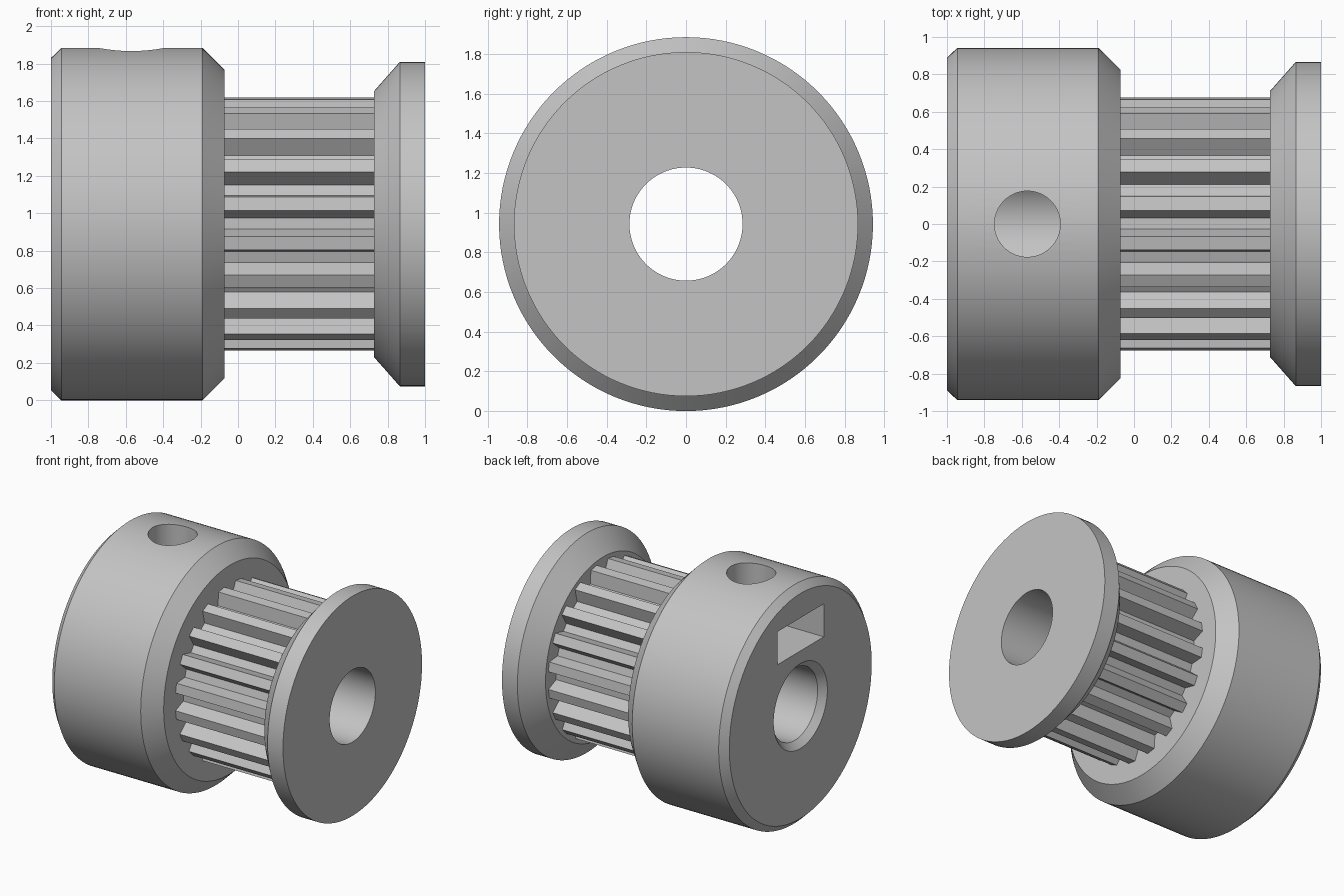
import bpy, bmesh, math
from mathutils import Matrix, Vector

if "Cube" in bpy.data.objects:
    bpy.data.objects.remove(bpy.data.objects["Cube"])

AXIS_Z = 0.942   # height of the pulley axis
SIDES = 128

metal = bpy.data.materials.new("grey metal")
metal.diffuse_color = (0.55, 0.55, 0.55, 1)
metal.use_nodes = True
metal.node_tree.nodes["Principled BSDF"].inputs["Base Color"].default_value = metal.diffuse_color


def loft(name, rings, matrix=None):
    """Closed solid through rings of points, capped at both ends."""
    bm = bmesh.new()
    loops = [[bm.verts.new(p) for p in ring] for ring in rings]
    n = len(loops[0])
    for a, b in zip(loops, loops[1:]):
        for i in range(n):
            j = (i + 1) % n
            bm.faces.new((a[i], a[j], b[j], b[i]))
    bm.faces.new(loops[0])
    bm.faces.new(loops[-1])
    bm.transform(matrix or Matrix.Translation((0, 0, AXIS_Z)))
    bmesh.ops.recalc_face_normals(bm, faces=bm.faces)
    mesh = bpy.data.meshes.new(name)
    bm.to_mesh(mesh)
    bm.free()
    mesh.materials.append(metal)
    obj = bpy.data.objects.new(name, mesh)
    bpy.context.collection.objects.link(obj)
    return obj


def lathe(name, profile, matrix=None, sides=SIDES):
    """Revolve (x, radius) points about the x axis."""
    angles = [math.tau * i / sides for i in range(sides)]
    rings = [[Vector((x, r * math.cos(a), r * math.sin(a))) for a in angles]
             for x, r in profile]
    return loft(name, rings, matrix)


def combine(target, other, operation):
    """Apply a boolean and remove the helper."""
    other.hide_render = True
    mod = target.modifiers.new(other.name, 'BOOLEAN')
    mod.operation = operation
    mod.solver = 'EXACT'
    mod.object = other
    bpy.context.view_layer.objects.active = target
    bpy.ops.object.modifier_apply(modifier=mod.name)
    bpy.data.objects.remove(other)


# Hub with chamfered rims
pulley = lathe("toothed_pulley", [(-1, 0.888), (-0.945, 0.942),
                                  (-0.19, 0.942), (-0.072, 0.824)])

# Toothed core: 20 trapezoid teeth
section = []
for k in range(20):
    centre = 9.3 + 18 * k
    for offset, r in ((-6.04, 0.58), (-3.1, 0.68), (3.1, 0.68), (6.04, 0.58)):
        a = math.radians(centre + offset)
        section.append((-r * math.cos(a), r * math.sin(a)))
core = loft("toothed_core", [[Vector((x, y, z)) for y, z in section]
                             for x in (-0.2, 0.85)])
combine(pulley, core, 'UNION')

# End flange with sloped inner side
flange = lathe("end_flange", [(0.728, 0.712), (0.865, 0.867), (1, 0.867)])
combine(pulley, flange, 'UNION')

# Shaft bore, countersunk on the hub end
bore = lathe("shaft_bore", [(-1.1, 0.435), (-0.95, 0.285), (1.1, 0.285)])
combine(pulley, bore, 'DIFFERENCE')

# Set screw hole from the top down to the bore
upright = Matrix.Translation((-0.57, 0, AXIS_Z)) @ Matrix.Rotation(-math.pi / 2, 4, 'Y')
screw = lathe("screw_hole", [(0.0, 0.176), (1.2, 0.176)], upright, 64)
combine(pulley, screw, 'DIFFERENCE')

# Nut slot in the hub end, with a hexagonal inner end
outline = [(-1.1, -0.29), (-0.403, -0.29), (-0.235, 0), (-0.403, 0.29), (-1.1, 0.29)]
slot = loft("nut_slot", [[Vector((x, y, z)) for x, y in outline]
                         for z in (0.435, 0.695)])
combine(pulley, slot, 'DIFFERENCE')

# Smooth round surfaces, sharp edges
bpy.ops.object.select_all(action='DESELECT')
pulley.select_set(True)
bpy.context.view_layer.objects.active = pulley
bpy.ops.object.shade_smooth_by_angle(angle=math.radians(25))
